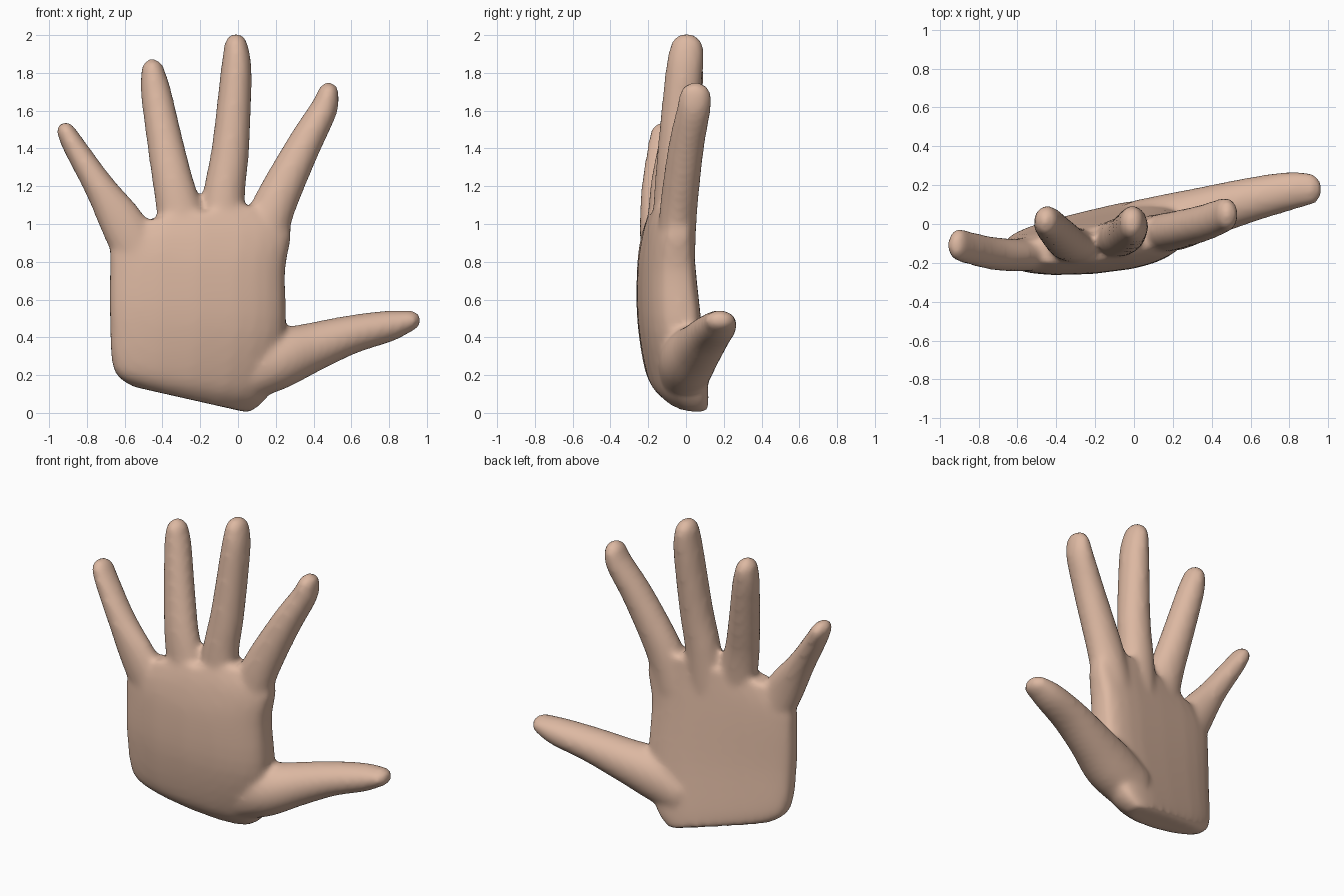
import bpy, bmesh, math
from mathutils import Vector

cube = bpy.data.objects.get("Cube")
if cube:
    bpy.data.objects.remove(cube, do_unlink=True)

skin = bpy.data.materials.new("warm skin")
skin.use_nodes = True
color = (0.72, 0.48, 0.36, 1)
skin.diffuse_color = color
skin.node_tree.nodes["Principled BSDF"].inputs["Base Color"].default_value = color

SIDES = 24
bm = bmesh.new()


def loft(rings):
    """Join closed rings of points into a capped solid."""
    loops = [[bm.verts.new(p) for p in ring] for ring in rings]
    for a, b in zip(loops, loops[1:]):
        for i in range(SIDES):
            j = (i + 1) % SIDES
            bm.faces.new((a[i], a[j], b[j], b[i]))
    bm.faces.new(loops[0][::-1])
    bm.faces.new(loops[-1])


def spline(points, steps=5):
    """Catmull-Rom interpolation of tuples of any length."""
    pts = [points[0]] + list(points) + [points[-1]]
    out = []
    for p0, p1, p2, p3 in zip(pts, pts[1:], pts[2:], pts[3:]):
        for s in range(steps):
            t = s / steps
            out.append([0.5 * (2 * b + (c - a) * t + (2 * a - 5 * b + 4 * c - d) * t * t
                               + (3 * b - a - 3 * c + d) * t ** 3)
                        for a, b, c, d in zip(p0, p1, p2, p3)])
    return out + [list(points[-1])]


def finger(points):
    """Tapered oval tube with a domed tip: x, y, z, half width, half depth."""
    path = spline(points)
    end, before = Vector(path[-1][:3]), Vector(path[-2][:3])
    ahead, w, d = (end - before).normalized(), path[-1][3], path[-1][4]
    for a in (25, 50, 70, 85):
        c, s = math.cos(math.radians(a)), math.sin(math.radians(a))
        path.append([*(end + ahead * w * 1.2 * s), w * c, d * c])
    rings = []
    for i, p in enumerate(path):
        lo, hi = path[max(i - 1, 0)], path[min(i + 1, len(path) - 1)]
        tangent = (Vector(hi[:3]) - Vector(lo[:3])).normalized()
        side = Vector((0, 1, 0)).cross(tangent).normalized()
        depth = tangent.cross(side)
        angles = [2 * math.pi * k / SIDES for k in range(SIDES)]
        rings.append([Vector(p[:3]) + side * p[3] * math.cos(a) + depth * p[4] * math.sin(a)
                      for a in angles])
    loft(rings)


def palm(sections):
    """Each section: left-edge x, z, front y, back y, then the same at the thumb edge."""
    rings = []
    for s in spline(sections, 4):
        ring = []
        for k in range(SIDES):
            a = 2 * math.pi * k / SIDES
            c, n = math.cos(a), math.sin(a)
            u = 0.5 + 0.5 * math.copysign(abs(c) ** 0.6, c)
            v = math.copysign(abs(n) ** 0.6, n)
            x, z, front, back = [s[i] + (s[i + 4] - s[i]) * u for i in range(4)]
            front -= 0.16 * u * (1 - u)
            ring.append((x, (front + back) / 2 + v * (back - front) / 2, z))
        rings.append(ring)
    loft(rings)


# palm, from wrist to knuckles
palm([
    (-0.56, 0.14, -0.13, -0.02, 0.06, 0.00, -0.02, 0.15),
    (-0.66, 0.23, -0.21, -0.03, 0.17, 0.11, -0.10, 0.16),
    (-0.68, 0.50, -0.25, -0.05, 0.25, 0.42, -0.17, 0.13),
    (-0.68, 0.75, -0.25, -0.06, 0.25, 0.75, -0.18, 0.09),
    (-0.67, 0.89, -0.24, -0.07, 0.28, 0.98, -0.14, 0.07),
    (-0.57, 1.01, -0.20, -0.08, 0.17, 1.11, -0.11, 0.05),
])

# little, ring, middle and index fingers
finger([(-0.50, -0.15, 0.80, 0.13, 0.09), (-0.61, -0.16, 1.00, 0.12, 0.085),
        (-0.735, -0.15, 1.20, 0.082, 0.085), (-0.86, -0.12, 1.40, 0.062, 0.085),
        (-0.905, -0.105, 1.48, 0.052, 0.085)])
finger([(-0.27, -0.12, 0.90, 0.14, 0.09), (-0.335, -0.10, 1.18, 0.112, 0.09),
        (-0.38, -0.06, 1.40, 0.098, 0.09), (-0.435, 0.00, 1.70, 0.081, 0.085),
        (-0.45, 0.015, 1.80, 0.064, 0.08)])
finger([(-0.09, -0.08, 0.90, 0.13, 0.10), (-0.075, -0.07, 1.15, 0.112, 0.10),
        (-0.04, -0.05, 1.40, 0.10, 0.10), (-0.01, -0.01, 1.80, 0.083, 0.10),
        (-0.01, 0.005, 1.93, 0.066, 0.09)])
finger([(0.12, -0.05, 0.85, 0.13, 0.10), (0.18, -0.04, 1.07, 0.118, 0.10),
        (0.34, 0.00, 1.40, 0.093, 0.095), (0.45, 0.04, 1.60, 0.075, 0.09),
        (0.475, 0.05, 1.68, 0.06, 0.085)])

# thumb
finger([(0.00, -0.01, 0.20, 0.15, 0.13), (0.20, 0.01, 0.28, 0.16, 0.15),
        (0.40, 0.07, 0.35, 0.13, 0.13), (0.60, 0.125, 0.415, 0.103, 0.115),
        (0.80, 0.17, 0.46, 0.083, 0.10), (0.90, 0.18, 0.485, 0.058, 0.085)])

bmesh.ops.recalc_face_normals(bm, faces=bm.faces)
mesh = bpy.data.meshes.new("hand")
bm.to_mesh(mesh)
bm.free()
mesh.materials.append(skin)
hand = bpy.data.objects.new("hand", mesh)
bpy.context.collection.objects.link(hand)

# fuse the parts into one skin and soften the joints
fuse = hand.modifiers.new("fuse", "REMESH")
fuse.mode = "VOXEL"
fuse.voxel_size = 0.018
fuse.use_smooth_shade = True
soften = hand.modifiers.new("soften", "SMOOTH")
soften.factor = 0.5
soften.iterations = 10
